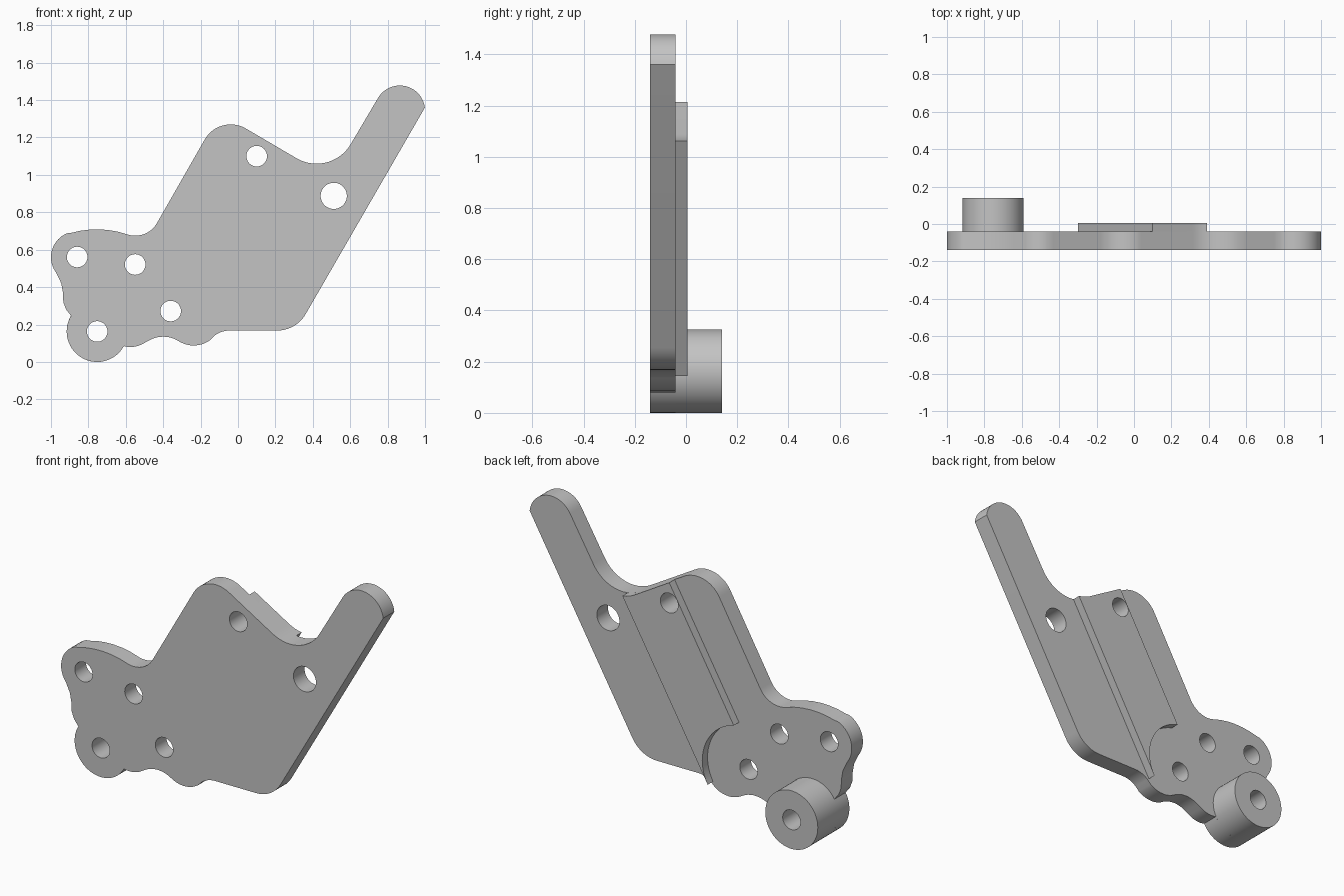
import bpy, bmesh
from math import cos, sin, radians, ceil, pi

cube = bpy.data.objects.get("Cube")
if cube:
    bpy.data.objects.remove(cube, do_unlink=True)

grey = bpy.data.materials.new("plain grey")
grey.use_nodes = True
grey.diffuse_color = (0.55, 0.55, 0.55, 1)
grey.node_tree.nodes["Principled BSDF"].inputs["Base Color"].default_value = (0.55, 0.55, 0.55, 1)


def arc(x, z, r, start, end):
    """Points along an arc, angles in degrees."""
    n = max(4, ceil(abs(end - start) / 6))
    angles = [radians(start + (end - start) * i / n) for i in range(n + 1)]
    return [(x + r * cos(a), z + r * sin(a)) for a in angles]


def circle(x, z, r):
    return arc(x, z, r, 0, 360)[:-1]


def slab(name, loops, front, back):
    """Outline with holes, extruded along y from front to back."""
    curve = bpy.data.curves.new(name + "_profile", "CURVE")
    curve.dimensions = "2D"
    curve.fill_mode = "BOTH"
    curve.extrude = (back - front) / 2
    for points in loops:
        spline = curve.splines.new("POLY")
        spline.points.add(len(points) - 1)
        for p, (x, z) in zip(spline.points, points):
            p.co = (x, z, 0, 1)
        spline.use_cyclic_u = True
    helper = bpy.data.objects.new(name + "_helper", curve)
    bpy.context.collection.objects.link(helper)
    bpy.context.view_layer.update()
    evaluated = helper.evaluated_get(bpy.context.evaluated_depsgraph_get())
    mesh = bpy.data.meshes.new_from_object(evaluated)
    bpy.data.objects.remove(helper, do_unlink=True)

    # Weld caps to walls and stand the profile upright
    bm = bmesh.new()
    bm.from_mesh(mesh)
    bmesh.ops.remove_doubles(bm, verts=bm.verts, dist=0.0005)
    for v in bm.verts:
        x, z, depth = v.co
        v.co = (x, (front + back) / 2 - depth, z)
    bmesh.ops.recalc_face_normals(bm, faces=bm.faces)
    bm.to_mesh(mesh)
    bm.free()
    mesh.name = name
    mesh.materials.clear()
    mesh.materials.append(grey)
    obj = bpy.data.objects.new(name, mesh)
    bpy.context.collection.objects.link(obj)
    bpy.ops.object.select_all(action="DESELECT")
    obj.select_set(True)
    bpy.context.view_layer.objects.active = obj
    bpy.ops.object.shade_smooth_by_angle(angle=radians(25))
    return obj


BOSS = (-0.753, 0.163)
PIVOT = (-0.36, 0.272)
UPPER_HOLE = (0.10, 1.10)
BOLT = 0.055

# Plate outline, counterclockwise from the arm tip
outline = (
    arc(0.865, 1.343, 0.135, 7, 150)           # arm tip
    + arc(0.42, 1.272, 0.212, -30, -120)       # valley beside the arm
    + arc(-0.039, 1.11, 0.16, 60, 150)         # upper shoulder
    + arc(-0.55, 0.81, 0.135, -30, -103)       # notch above the side lobe
    + arc(-0.755, 0.199, 0.51, 77, 106)        # side lobe top
    + arc(-0.862, 0.56, 0.138, 112, 218)       # side lobe corner
    + [(-0.945, 0.42), (-0.936, 0.37), (-0.934, 0.32), (-0.92, 0.282)]
    + arc(*BOSS, 0.163, 149, 332)              # boss foot
    + arc(-0.575, 0.22, 0.14, 256, 300)        # small lower lobe
    + arc(-0.40, -0.02, 0.155, 120, 62)        # hollow between lobes
    + arc(-0.237, 0.238, 0.15, 240, 305)       # large lower lobe
    + arc(-0.045, 0.038, 0.13, 130, 90)        # run out to the flat base
    + arc(0.21, 0.343, 0.175, -90, -30)        # base corner
)
holes = [circle(x, z, BOLT) for x, z in
         [(-0.86, 0.561), (-0.55, 0.521), PIVOT, BOSS, UPPER_HOLE]]
holes.append(circle(0.512, 0.888, 0.07))
slab("bracket_plate", [outline] + holes, -0.14, -0.041)

# Raised band on the back, its lower end cut round the pivot hole
band = (
    [(0.10, 1.214)]
    + arc(0.42, 1.272, 0.212, -120, -98)
    + arc(*PIVOT, 0.255, -30, 76.5)
)
slab("raised_band", [band, circle(*UPPER_HOLE, BOLT)], -0.041, 0.006)

# Hollow mounting boss on the back
slab("mounting_boss", [circle(*BOSS, 0.163), circle(*BOSS, BOLT)], -0.041, 0.14)
